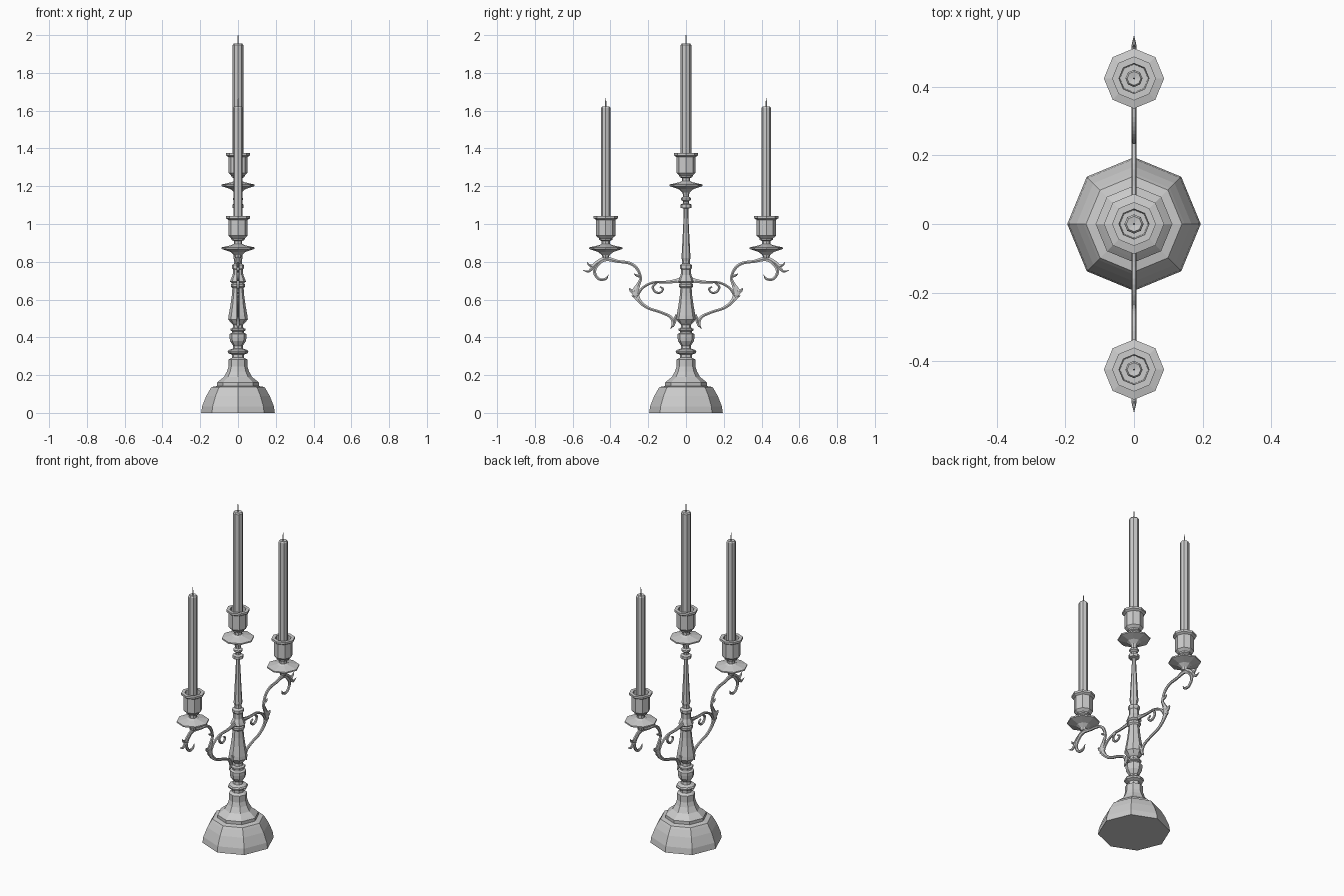
import bpy, bmesh
from math import cos, sin, pi
from mathutils import Vector


def make_object(name, bm):
    bmesh.ops.recalc_face_normals(bm, faces=bm.faces)
    mesh = bpy.data.meshes.new(name)
    bm.to_mesh(mesh)
    bm.free()
    obj = bpy.data.objects.new(name, mesh)
    bpy.context.collection.objects.link(obj)
    return obj


def bridge(bm, rings):
    n = len(rings[0])
    for a, b in zip(rings, rings[1:]):
        for i in range(n):
            j = (i + 1) % n
            bm.faces.new((a[i], a[j], b[j], b[i]))
    bm.faces.new(rings[0])
    bm.faces.new(rings[-1])


def lathe(name, profile, y=0, dz=0, sides=8):
    """Faceted turned part from (radius, height) pairs, corners on the axes."""
    bm = bmesh.new()
    bridge(bm, [[bm.verts.new((r * cos(2 * pi * i / sides), y + r * sin(2 * pi * i / sides), z + dz))
                 for i in range(sides)] for r, z in profile])
    return make_object(name, bm)


def spline(points, steps):
    """Catmull-Rom samples through (y, z, half_width) points."""
    p = [Vector(q) for q in points]
    p = [2 * p[0] - p[1]] + p + [2 * p[-1] - p[-2]]
    out = []
    for a, b, c, d in zip(p, p[1:], p[2:], p[3:]):
        for k in range(steps):
            t = k / steps
            out.append(0.5 * (2 * b + (c - a) * t + (2 * a - 5 * b + 4 * c - d) * t * t
                              + (3 * b - a - 3 * c + d) * t ** 3))
    return out + [p[-2]]


def scroll(name, points, side, thick=0.008, steps=4, sides=6):
    """Tapered scroll swept in the YZ plane."""
    pts = spline(points, steps)
    bm = bmesh.new()
    rings = []
    for i, p in enumerate(pts):
        d = pts[min(i + 1, len(pts) - 1)] - pts[max(i - 1, 0)]
        d = Vector((d.x, d.y)).normalized()
        w = max(p.z, 0.001)
        tx = min(thick, w * 1.2)
        ring = []
        for k in range(sides):
            a = 2 * pi * k / sides
            ring.append(bm.verts.new((tx * cos(a), side * (p.x - d.y * w * sin(a)),
                                      p.y + d.x * w * sin(a))))
        rings.append(ring)
    bridge(bm, rings)
    return make_object(name, bm)


# Stepped octagonal foot
lathe("foot", [(.195, 0), (.19, .035), (.168, .09), (.148, .125), (.14, .137), (.112, .142),
               (.112, .16), (.1, .17), (.075, .19), (.058, .22), (.05, .245), (.05, .275), (.03, .282)])

# Turned lower stem with collar, knop and vase
lathe("lower_stem", [(.05, .275), (.05, .283), (.032, .292), (.032, .308), (.052, .316), (.055, .325),
                     (.05, .333), (.028, .34), (.025, .355), (.03, .362), (.042, .38), (.045, .4),
                     (.045, .418), (.032, .424), (.03, .432), (.04, .436), (.04, .445), (.028, .45),
                     (.026, .465), (.036, .475), (.052, .495), (.05, .515), (.04, .57), (.033, .62),
                     (.03, .66), (.038, .668), (.038, .68), (.03, .69)])

# Slender upper stem
lathe("upper_stem", [(.03, .685), (.042, .695), (.036, .712), (.028, .73), (.027, .76), (.033, .768),
                     (.033, .782), (.02, .79), (.02, .805), (.024, .82), (.018, .93), (.012, 1.05),
                     (.012, 1.082), (.03, 1.086), (.03, 1.103), (.015, 1.108), (.015, 1.12),
                     (.026, 1.128), (.026, 1.138), (.016, 1.145), (.016, 1.17)])

# Drip pan, hollow cup, candle and wick, repeated three times
PAN = [(.016, .82), (.02, .835), (.04, .852), (.088, .868), (.088, .876), (.035, .888), (.022, .895),
       (.022, .91), (.035, .916), (.036, .924), (.051, .938), (.051, 1.022), (.064, 1.03),
       (.064, 1.042), (.044, 1.042), (.041, .95), (.01, .95)]
for label, y, dz, r in (("center", 0, .333, .028), ("left", -.425, 0, .025), ("right", .425, 0, .025)):
    lathe(label + "_candle_cup", PAN, y, dz)
    lathe(label + "_candle", [(r, .95), (r, 1.615), (r * .8, 1.622), (.004, 1.619)], y, dz)
    lathe(label + "_wick", [(.003, 1.615), (.003, 1.65), (.0015, 1.667)], y, dz, 5)

# Scrolled arm parts as (y, z, half width)
ARM = {
    "lower_arm": [(.082, .445, .001), (.066, .475, .012), (.085, .51, .009), (.14, .535, .008),
                  (.2, .555, .009), (.245, .59, .012), (.268, .637, .02), (.252, .68, .012),
                  (.24, .715, .008), (.26, .765, .009), (.3, .793, .009), (.36, .802, .009),
                  (.425, .815, .014), (.475, .79, .014), (.505, .757, .009), (.522, .748, .006),
                  (.548, .757, .001)],
    "arm_hook": [(.45, .805, .012), (.48, .77, .011), (.482, .735, .009), (.458, .707, .008),
                 (.425, .71, .007), (.41, .732, .001)],
    "inner_scroll": [(.262, .61, .008), (.232, .66, .008), (.175, .69, .007), (.11, .692, .008),
                     (.06, .697, .012), (.015, .705, .02)],
    "inner_curl": [(.15, .692, .005), (.176, .668, .007), (.162, .64, .007), (.135, .637, .006),
                   (.122, .656, .006), (.138, .668, .004)],
    "arm_leaf": [(.262, .65, .014), (.285, .645, .014), (.302, .66, .001)],
    "arm_leaf_low": [(.255, .625, .012), (.275, .617, .008), (.288, .622, .001)],
    "arm_leaf_top": [(.243, .72, .006), (.262, .728, .007), (.276, .738, .001)],
    "arm_root_leaf": [(.05, .52, .008), (.06, .485, .01), (.066, .455, .001)],
    "arm_tip_leaf": [(.495, .775, .01), (.515, .785, .006), (.524, .8, .001)],
}
for label, side in (("right", 1), ("left", -1)):
    for part, pts in ARM.items():
        scroll(f"{label}_{part}", pts, side)
